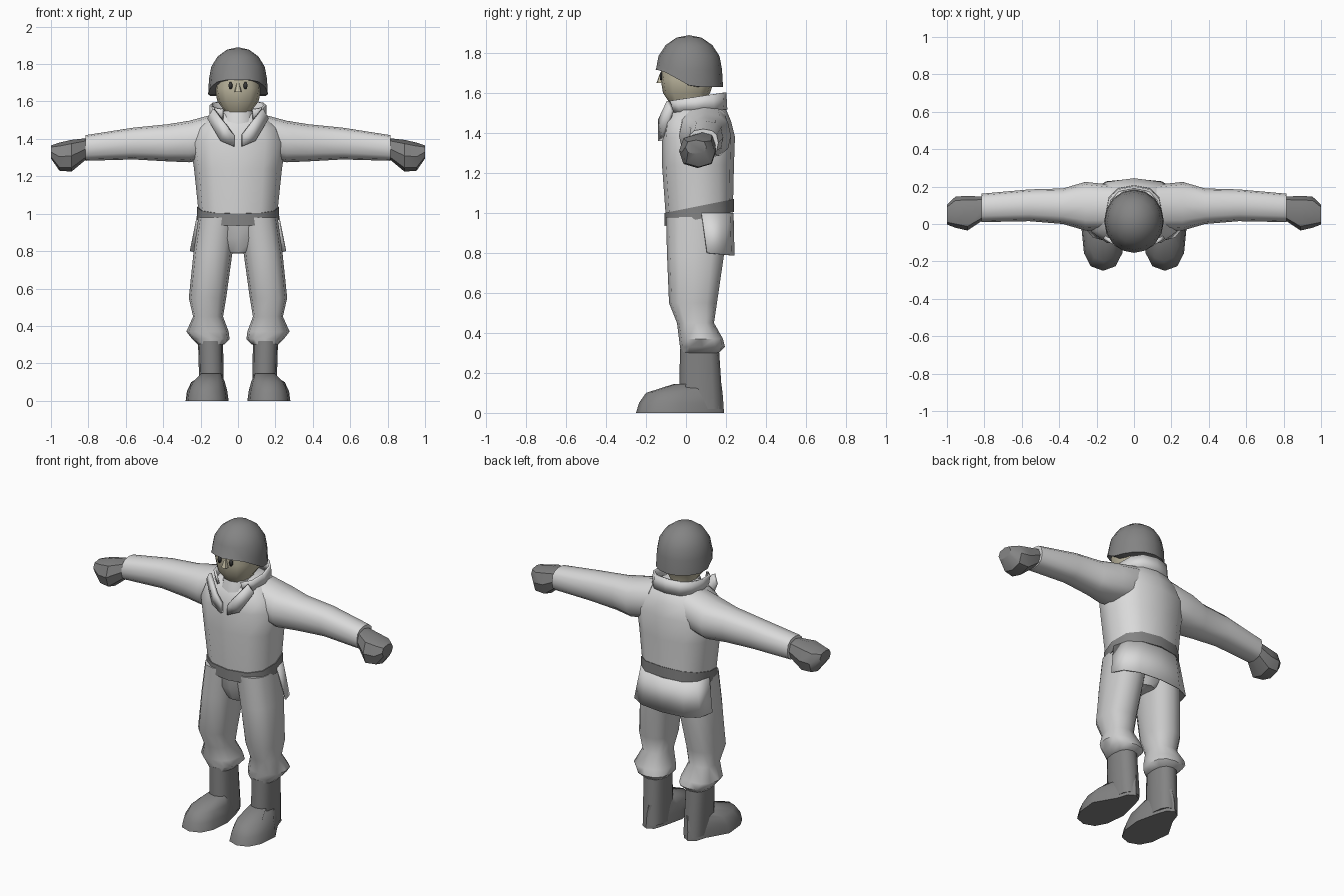
import bpy, bmesh
from math import cos, sin, pi, radians, copysign
from mathutils import Vector

cube = bpy.data.objects.get("Cube")
if cube:
    bpy.data.objects.remove(cube, do_unlink=True)


def material(name, red, green, blue):
    mat = bpy.data.materials.new(name)
    mat.use_nodes = True
    colour = (red, green, blue, 1)
    mat.diffuse_color = colour
    mat.node_tree.nodes["Principled BSDF"].inputs["Base Color"].default_value = colour
    return mat


WHITE = material("white cloth", 0.7, 0.7, 0.7)
TROUSER = material("pale trouser cloth", 0.6, 0.6, 0.6)
GREY = material("mid grey", 0.23, 0.23, 0.23)
SKIN = material("skin", 0.53, 0.49, 0.36)
DARK = material("dark eye", 0.04, 0.04, 0.04)


def finish(bm, name, mat, angle=50, thickness=0):
    bmesh.ops.recalc_face_normals(bm, faces=bm.faces)
    mesh = bpy.data.meshes.new(name)
    bm.to_mesh(mesh)
    bm.free()
    mesh.materials.append(mat)
    mesh.shade_smooth()
    mesh.set_sharp_from_angle(angle=radians(angle))
    obj = bpy.data.objects.new(name, mesh)
    bpy.context.collection.objects.link(obj)
    if thickness:
        solid = obj.modifiers.new("thickness", "SOLIDIFY")
        solid.thickness = thickness
        solid.offset = 0


def rounded(value):
    """Push a sine or cosine outward for a slightly boxy section."""
    return copysign(abs(value) ** 0.8, value)


def ring(at, half, low, high, mid=0, tilt=0, sides=12):
    """Cross-section: half width about mid, and low to high across it."""
    centre, radius = (low + high) / 2, (high - low) / 2
    points = []
    for step in range(sides):
        turn = 2 * pi * step / sides
        across = radius * rounded(sin(turn))
        points.append((at + tilt * across, mid + half * rounded(cos(turn)), centre + across))
    return points


def loft(name, mat, axis, rings, side=1, keep=None, thickness=0, angle=50):
    """Skin the rings along an axis; keep selects faces of an open sheet."""
    bm = bmesh.new()
    loops = []
    for points in rings:
        loop = []
        for along, width, across in points:
            x, y, z = (along, width, across) if axis == "x" else (width, across, along)
            loop.append(bm.verts.new((x * side, y, z)))
        loops.append(loop)
    for lower, upper in zip(loops, loops[1:]):
        for i, corner in enumerate(lower):
            quad = (lower[i - 1], corner, upper[i], upper[i - 1])
            middle = sum((v.co for v in quad), Vector()) / len(quad)
            if keep is None or keep(middle):
                bm.faces.new(quad)
    if keep is None:
        bm.faces.new(loops[0])
        bm.faces.new(loops[-1])
    loose = [v for v in bm.verts if not v.link_faces]
    bmesh.ops.delete(bm, geom=loose, context="VERTS")
    finish(bm, name, mat, angle, thickness)


def plate(name, mat, points, thickness):
    bm = bmesh.new()
    bm.faces.new([bm.verts.new(p) for p in points])
    bmesh.ops.triangulate(bm, faces=bm.faces[:])
    finish(bm, name, mat, 30, thickness)


# Jacket body, belt, and the tail hanging behind the hips
loft("jacket", WHITE, "z", [
    ring(at=1, half=0.21, low=-0.1, high=0.235, tilt=0.2),
    ring(at=1.24, half=0.235, low=-0.12, high=0.24),
    ring(at=1.38, half=0.255, low=-0.12, high=0.245),
    ring(at=1.46, half=0.22, low=-0.11, high=0.225),
    ring(at=1.52, half=0.15, low=-0.07, high=0.2),
    ring(at=1.55, half=0.1, low=-0.04, high=0.16)])
loft("belt", GREY, "z", [
    ring(at=height, half=0.218, low=-0.107, high=0.24, tilt=0.2)
    for height in (0.97, 1.035)])
loft("jacket_tail", WHITE, "z", [
    ring(at=0.8, half=0.255, low=-0.03, high=0.24, tilt=-0.1),
    ring(at=1, half=0.215, low=-0.08, high=0.235)],
    keep=lambda middle: middle.y > 0.11, thickness=0.006)

# Hips
loft("hips", TROUSER, "z", [
    ring(at=0.79, half=0.06, low=-0.05, high=0.15),
    ring(at=0.87, half=0.15, low=-0.085, high=0.18),
    ring(at=1, half=0.205, low=-0.1, high=0.205)])

for side, label in ((1, "left_"), (-1, "right_")):
    # Trouser leg with a gathered cuff
    loft(label + "trouser_leg", TROUSER, "z", [
        ring(at=0.3, mid=0.145, half=0.07, low=-0.025, high=0.165),
        ring(at=0.33, mid=0.145, half=0.1, low=-0.03, high=0.195),
        ring(at=0.37, mid=0.163, half=0.113, low=-0.035, high=0.185),
        ring(at=0.45, mid=0.16, half=0.08, low=-0.045, high=0.14),
        ring(at=0.55, mid=0.163, half=0.1, low=-0.085, high=0.155),
        ring(at=0.79, mid=0.134, half=0.104, low=-0.095, high=0.19),
        ring(at=0.98, mid=0.106, half=0.106, low=-0.1, high=0.205)], side)

    # Boot: straight shaft, and a foot that narrows toward the heel
    loft(label + "boot_shaft", GREY, "z", [
        ring(at=0.02, mid=0.14, half=0.065, low=-0.035, high=0.185),
        ring(at=0.32, mid=0.147, half=0.067, low=-0.03, high=0.165)], side)
    foot = [
        ring(at=0, mid=0.165, half=0.115, low=-0.25, high=0.19),
        ring(at=0.05, mid=0.165, half=0.108, low=-0.235, high=0.187),
        ring(at=0.1, mid=0.16, half=0.09, low=-0.2, high=0.183),
        ring(at=0.145, mid=0.145, half=0.06, low=-0.06, high=0.177)]
    heel = [[(z, 0.14 + (x - 0.16) * 0.62 if y > 0.03 else x, y) for z, x, y in section]
            for section in foot]
    loft(label + "boot_foot", GREY, "z", heel, side)

    # Sleeve and mitten
    loft(label + "sleeve", WHITE, "x", [
        ring(at=0.12, mid=0.09, half=0.12, low=1.3, high=1.535),
        ring(at=0.26, mid=0.095, half=0.13, low=1.275, high=1.497),
        ring(at=0.38, mid=0.095, half=0.095, low=1.28, high=1.478),
        ring(at=0.56, mid=0.1, half=0.085, low=1.29, high=1.46),
        ring(at=0.815, mid=0.086, half=0.076, low=1.283, high=1.42)], side)
    loft(label + "mitten", GREY, "x", [
        ring(at=0.8, mid=0.085, half=0.06, low=1.3, high=1.405, sides=8),
        ring(at=0.89, mid=0.058, half=0.093, low=1.225, high=1.395, sides=8),
        ring(at=0.955, mid=0.063, half=0.083, low=1.23, high=1.38, sides=8),
        ring(at=1, mid=0.05, half=0.053, low=1.295, high=1.365, sides=8)],
        side, angle=35)

    # Lapel following the slope of the chest
    outline = [(0.02, 1.36), (0.09, 1.39), (0.16, 1.51), (0.13, 1.56), (0.06, 1.47), (0.02, 1.42)]
    plate(label + "lapel", WHITE,
          [(side * x, max(0, x - 0.06) * 0.6 - 0.13, z) for x, z in outline], thickness=0.02)

    # Eye
    turns = [2 * pi * step / 10 for step in range(10)]
    plate(label + "eye", DARK,
          [(side * (0.04 + 0.011 * cos(turn)), -0.125, 1.685 + 0.02 * sin(turn))
           for turn in turns], thickness=0.008)

# Undershirt and stand-up collar, open at the throat
loft("undershirt", WHITE, "z", [
    ring(at=1.4, half=0.1, low=-0.11, high=0.14),
    ring(at=1.47, half=0.1, low=-0.1, high=0.15),
    ring(at=1.55, half=0.085, low=-0.075, high=0.13)])
loft("collar", WHITE, "z", [
    ring(at=1.51, half=0.145, low=-0.09, high=0.2, tilt=0.05),
    ring(at=1.58, half=0.145, low=-0.11, high=0.195, tilt=0.15)],
    keep=lambda middle: middle.y > -0.07, thickness=0.014)

# Head and nose
loft("head", SKIN, "z", [
    ring(at=1.5, half=0.07, low=-0.05, high=0.1),
    ring(at=1.555, half=0.075, low=-0.085, high=0.1),
    ring(at=1.6, half=0.11, low=-0.115, high=0.12),
    ring(at=1.67, half=0.125, low=-0.127, high=0.145),
    ring(at=1.76, half=0.12, low=-0.12, high=0.14)])
loft("nose", SKIN, "z", [
    ring(at=1.65, half=0.02, low=-0.148, high=-0.11, sides=8),
    ring(at=1.7, half=0.006, low=-0.13, high=-0.11, sides=8)])

# Helmet: a dome whose skirt drops to a rim that rises over the brow
bm = bmesh.new()
bmesh.ops.create_uvsphere(bm, u_segments=16, v_segments=8, radius=1)
below = [v for v in bm.verts if v.co.z < -0.01]
bmesh.ops.delete(bm, geom=below, context="VERTS")
for v in bm.verts:
    v.co = (0.155 * v.co.x, 0.015 + 0.165 * v.co.y, 1.72 + 0.17 * v.co.z)


def extrude_rim():
    border = [e for e in bm.edges if e.is_boundary]
    made = bmesh.ops.extrude_edge_only(bm, edges=border)["geom"]
    return [item for item in made if isinstance(item, bmesh.types.BMVert)]


for v in extrude_rim():
    brow = min(1, max(0, (0.03 - v.co.y) / 0.15))
    v.co.z = 1.63 + 0.085 * brow
    v.co.x *= 1.03
    v.co.y *= 1.03
for v in extrude_rim():
    v.co.x *= 0.72
    v.co.y *= 0.75
finish(bm, "helmet", GREY)
